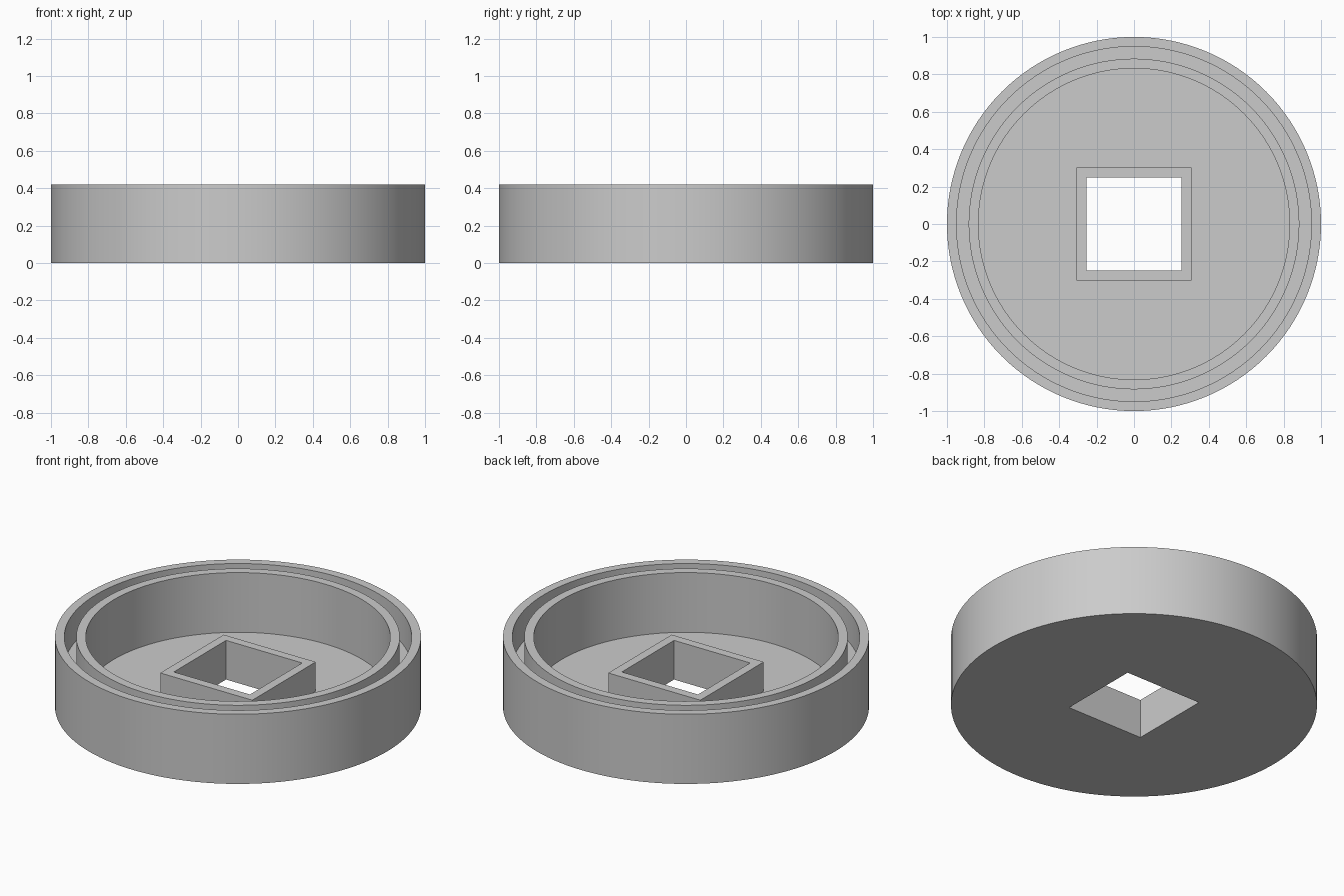
import bpy
import bmesh
import math

SEGMENTS = 128
HEIGHT = 0.42
FLOOR = 0.06      # thickness of the base plate
LEDGE = 0.236     # groove bottom and collar top

cube = bpy.data.objects.get("Cube")
if cube:
    bpy.data.objects.remove(cube, do_unlink=True)

grey = bpy.data.materials.new("plain grey")
grey.use_nodes = True
colour = (0.6, 0.6, 0.6, 1)
grey.diffuse_color = colour
grey.node_tree.nodes["Principled BSDF"].inputs["Base Color"].default_value = colour


def add_object(name, bm):
    bmesh.ops.recalc_face_normals(bm, faces=bm.faces)
    mesh = bpy.data.meshes.new(name)
    bm.to_mesh(mesh)
    bm.free()
    mesh.materials.append(grey)
    obj = bpy.data.objects.new(name, mesh)
    bpy.context.collection.objects.link(obj)
    return obj


def lathe(name, profile):
    """Spin a profile of (radius, z) points, capping both ends with discs."""
    bm = bmesh.new()
    angles = [2 * math.pi * i / SEGMENTS for i in range(SEGMENTS)]
    rings = [[bm.verts.new((r * math.cos(a), r * math.sin(a), z)) for a in angles]
             for r, z in profile]
    for low, high in zip(rings, rings[1:]):
        for i in range(SEGMENTS):
            j = (i + 1) % SEGMENTS
            bm.faces.new((low[i], low[j], high[j], high[i]))
    bm.faces.new(rings[0])
    bm.faces.new(rings[-1])
    return add_object(name, bm)


def box(name, half_x, half_y, bottom, top):
    bm = bmesh.new()
    bmesh.ops.create_cube(bm, size=2)
    for v in bm.verts:
        v.co = (v.co.x * half_x, v.co.y * half_y, top if v.co.z > 0 else bottom)
    return add_object(name, bm)


def combine(target, other, operation):
    mod = target.modifiers.new(operation.title(), "BOOLEAN")
    mod.operation = operation
    mod.solver = "EXACT"
    mod.object = other
    bpy.context.view_layer.objects.active = target
    bpy.ops.object.modifier_apply(modifier=mod.name)
    bpy.data.objects.remove(other, do_unlink=True)


# Round tray: outer wall, groove, inner wall and sunken floor
tray = lathe("round_tray", [
    (1.0, 0), (1.0, HEIGHT), (0.949, HEIGHT), (0.949, LEDGE),
    (0.884, LEDGE), (0.884, HEIGHT), (0.832, HEIGHT), (0.832, FLOOR)])

# Square collar around the central hole
combine(tray, box("square_collar", 0.307, 0.302, FLOOR / 2, LEDGE), "UNION")
combine(tray, box("square_hole", 0.254, 0.249, -0.1, HEIGHT), "DIFFERENCE")

# Smooth round walls with crisp rims
bpy.ops.object.select_all(action="DESELECT")
tray.select_set(True)
bpy.context.view_layer.objects.active = tray
bpy.ops.object.shade_smooth_by_angle(angle=math.radians(30))
